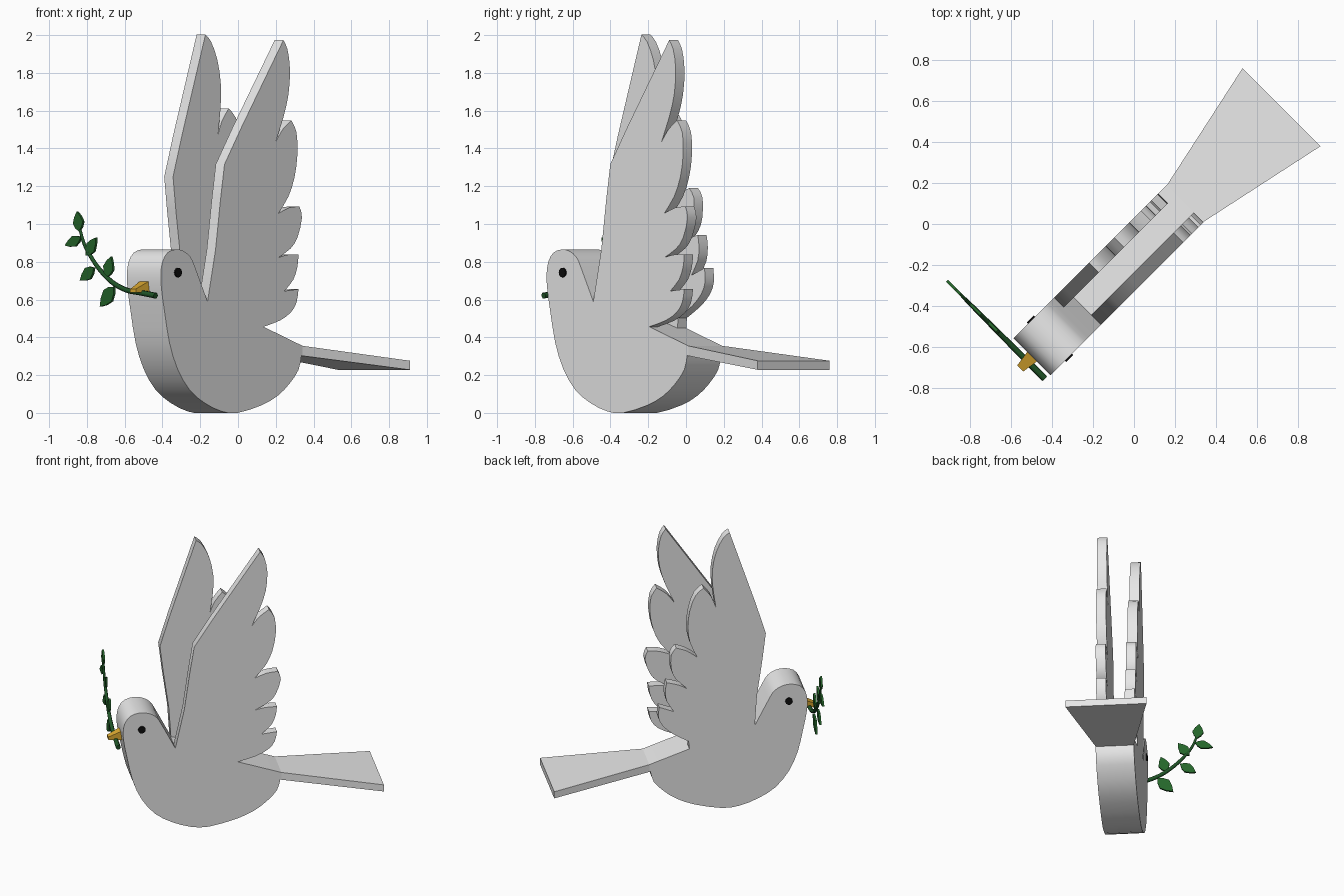
import bpy, bmesh, math
from mathutils import Vector, Matrix

if "Cube" in bpy.data.objects:
    bpy.data.objects.remove(bpy.data.objects["Cube"], do_unlink=True)

# Local frame: x runs from head to tail, y across the bird, z up; all turned on the ground
TURN = math.radians(45)
ORIGIN = Vector((0.075, -0.075, 0))
HALF = 0.127          # half width of the body
WING_T = 0.066        # wing thickness


def material(name, rgb):
    mat = bpy.data.materials.new(name)
    mat.use_nodes = True
    colour = (*rgb, 1)
    mat.diffuse_color = colour
    mat.node_tree.nodes["Principled BSDF"].inputs["Base Color"].default_value = colour
    return mat


WHITE = material("dove_white", (0.8, 0.8, 0.8))
GOLD = material("beak_gold", (0.72, 0.4, 0.03))
BLACK = material("eye_black", (0.004, 0.004, 0.004))
LEAF = material("leaf_green", (0.018, 0.13, 0.023))
STEM = material("stem_green", (0.014, 0.09, 0.02))


def finish(obj, mat, smooth=True):
    obj.data.materials.append(mat)
    obj.location = ORIGIN
    obj.rotation_euler.z = TURN
    bpy.ops.object.select_all(action="DESELECT")
    obj.select_set(True)
    bpy.context.view_layer.objects.active = obj
    if smooth:
        bpy.ops.object.shade_smooth_by_angle(angle=math.radians(30))
    return obj


def mesh_object(name, bm, mat, smooth=True):
    bmesh.ops.recalc_face_normals(bm, faces=bm.faces)
    mesh = bpy.data.meshes.new(name)
    bm.to_mesh(mesh)
    bm.free()
    obj = bpy.data.objects.new(name, mesh)
    bpy.context.collection.objects.link(obj)
    return finish(obj, mat, smooth)


def prism(name, outline, offset, mat, smooth=True):
    """Extrude a flat outline of 3D points along an offset."""
    bm = bmesh.new()
    face = bm.faces.new([bm.verts.new(p) for p in outline])
    out = bmesh.ops.extrude_face_region(bm, geom=[face], use_keep_orig=True)
    moved = [g for g in out["geom"] if isinstance(g, bmesh.types.BMVert)]
    bmesh.ops.translate(bm, verts=moved, vec=offset)
    return mesh_object(name, bm, mat, smooth)


def flow(points, steps=3):
    """Smooth run through the points, with sharp ends."""
    pts = [Vector(p) for p in points]
    pts = [2 * pts[0] - pts[1]] + pts + [2 * pts[-1] - pts[-2]]
    run = []
    for a, b, c, d in zip(pts, pts[1:], pts[2:], pts[3:]):
        for i in range(steps):
            t = i / steps
            run.append(b + (c - a) * t / 2 + (2 * a - 5 * b + 4 * c - d) * t * t / 2
                       + (3 * b - a - 3 * c + d) * t ** 3 / 2)
    return run + [pts[-2]]


def join_runs(runs):
    """Chain runs that share end points into one closed outline."""
    outline = []
    for run in runs:
        for p in run:
            if not outline or (p - outline[-1]).length > 0.001:
                outline.append(p)
    if (outline[0] - outline[-1]).length < 0.001:
        outline.pop()
    return outline


# Body: chest, head and belly as one rounded profile
belly = flow([(0.242, 0.302), (0.22, 0.228), (0.152, 0.154), (0.063, 0.09), (-0.057, 0.04),
              (-0.237, 0), (-0.356, 0.008), (-0.484, 0.053), (-0.596, 0.122), (-0.686, 0.233),
              (-0.746, 0.371), (-0.783, 0.536), (-0.805, 0.65), (-0.811, 0.732), (-0.798, 0.8),
              (-0.76, 0.848), (-0.7, 0.865), (-0.641, 0.857), (-0.588, 0.825), (-0.551, 0.765),
              (-0.461, 0.589)], 2)
back = [Vector(p) for p in [(-0.042, 0.456), (0.25, 0.355)]]
prism("body", [(p.x, -HALF, p.y) for p in join_runs([belly, back])],
      (0, 2 * HALF, 0), WHITE)

# Tail: flat fan that widens to a straight end
bm = bmesh.new()
rings = []
for x, half, top, low in [(0.1, HALF - 0.002, 0.405, 0.33), (0.25, HALF, 0.355, 0.302),
                          (0.912, 0.269, 0.276, 0.228)]:
    rings.append([bm.verts.new(p) for p in [(x, -half, top), (x, half, top),
                                            (x, half, low), (x, -half, low)]])
for r, s in zip(rings, rings[1:]):
    for i in range(4):
        j = (i + 1) % 4
        bm.faces.new((r[i], r[j], s[j], s[i]))
bm.faces.new(rings[0])
bm.faces.new(rings[-1])
mesh_object("tail", bm, WHITE, smooth=False)

# Wings: leading edge, then five feathers; the second wing is swung forward
feathers = [
    [(-0.461, 0.589), (-0.401, 0.865), (-0.364, 1.13), (-0.334, 1.316)],
    [(-0.334, 1.316), (-0.207, 1.512), (0.107, 1.973)],
    [(0.107, 1.973), (0.137, 1.926), (0.156, 1.82), (0.145, 1.687), (0.107, 1.565), (0.048, 1.432)],
    [(0.048, 1.432), (0.1, 1.5), (0.167, 1.549)],
    [(0.167, 1.549), (0.205, 1.485), (0.212, 1.369), (0.19, 1.247), (0.145, 1.146), (0.07, 1.056)],
    [(0.07, 1.056), (0.15, 1.086), (0.227, 1.093)],
    [(0.227, 1.093), (0.246, 1.034), (0.212, 0.928), (0.16, 0.87), (0.07, 0.822)],
    [(0.07, 0.822), (0.137, 0.837), (0.22, 0.838)],
    [(0.22, 0.838), (0.212, 0.775), (0.182, 0.706), (0.115, 0.645)],
    [(0.115, 0.645), (0.22, 0.655)],
    [(0.22, 0.655), (0.205, 0.584), (0.16, 0.53), (0.078, 0.488), (-0.042, 0.456)],
]
root = [Vector(p) for p in [(-0.08, 0.36), (-0.42, 0.36)]]
wing = join_runs([flow(f, 1 if i < 2 else 2) for i, f in enumerate(feathers)] + [root])
pivot = Vector((-0.196, 0.58))
for name, swing, y in [("left_wing", 0, -HALF), ("right_wing", 16, HALF - WING_T)]:
    turn = Matrix.Rotation(math.radians(swing), 2)
    outline = [turn @ (p - pivot) + pivot for p in wing]
    prism(name, [(p.x, y, p.y) for p in outline], (0, WING_T, 0), WHITE)

# Eyes: thin discs on both sides of the head
for name, y, side in [("left_eye", -HALF, -1), ("right_eye", HALF, 1)]:
    ring = [2 * math.pi * i / 12 for i in range(12)]
    prism(name, [(-0.686 + 0.025 * math.cos(a), y, 0.743 + 0.025 * math.sin(a)) for a in ring],
          (0, side * 0.009, 0), BLACK, smooth=False)

# Beak: short blunt wedge
bm = bmesh.new()
base, tip = [[bm.verts.new(p) for p in [(x, -w, top), (x, w, top), (x, w, low), (x, -w, low)]]
             for x, w, top, low in [(-0.79, 0.036, 0.705, 0.635), (-0.892, 0.021, 0.656, 0.637)]]
for i in range(4):
    j = (i + 1) % 4
    bm.faces.new((base[i], base[j], tip[j], tip[i]))
bm.faces.new(base)
bm.faces.new(tip)
mesh_object("beak", bm, GOLD, smooth=False)

# Twig: tapered curved stem held across the beak
TWIG_X = -0.842
path = flow([(-0.119, 0.621), (0.001, 0.637), (0.098, 0.65), (0.203, 0.69), (0.3, 0.759),
             (0.375, 0.838), (0.42, 0.902), (0.45, 0.98)])
curve = bpy.data.curves.new("twig_stem", "CURVE")
curve.dimensions = "3D"
curve.bevel_depth = 0.017
curve.bevel_resolution = 1
curve.use_fill_caps = True
spline = curve.splines.new("POLY")
spline.points.add(len(path) - 1)
for i, (point, p) in enumerate(zip(spline.points, path)):
    point.co = (TWIG_X, p.x, p.y, 1)
    point.radius = 1 - 0.55 * i / (len(path) - 1)
stem = bpy.data.objects.new("twig_stem", curve)
bpy.context.collection.objects.link(stem)
finish(stem, STEM, smooth=False)
bpy.ops.object.convert(target="MESH")

# Leaves: pointed ovals from a base to a tip
leaves = [((0.45, 0.96), (0.465, 1.066), 0.075), ((0.435, 0.928), (0.555, 0.886), 0.06),
          ((0.398, 0.833), (0.323, 0.928), 0.07), ((0.248, 0.716), (0.211, 0.828), 0.075),
          ((0.338, 0.769), (0.443, 0.7), 0.07), ((0.188, 0.668), (0.293, 0.562), 0.085)]
oval = [(0, 0), (0.2, 0.32), (0.45, 0.5), (0.75, 0.3), (1, 0), (0.75, -0.3), (0.45, -0.5), (0.2, -0.32)]
for n, (start, end, width) in enumerate(leaves, 1):
    start, end = Vector(start), Vector(end)
    along = end - start
    across = Vector((-along.y, along.x)).normalized() * width
    points = [start + along * t + across * w for t, w in oval]
    prism(f"leaf_{n}", [(TWIG_X - 0.007, p.x, p.y) for p in points], (0.014, 0, 0), LEAF, smooth=False)
